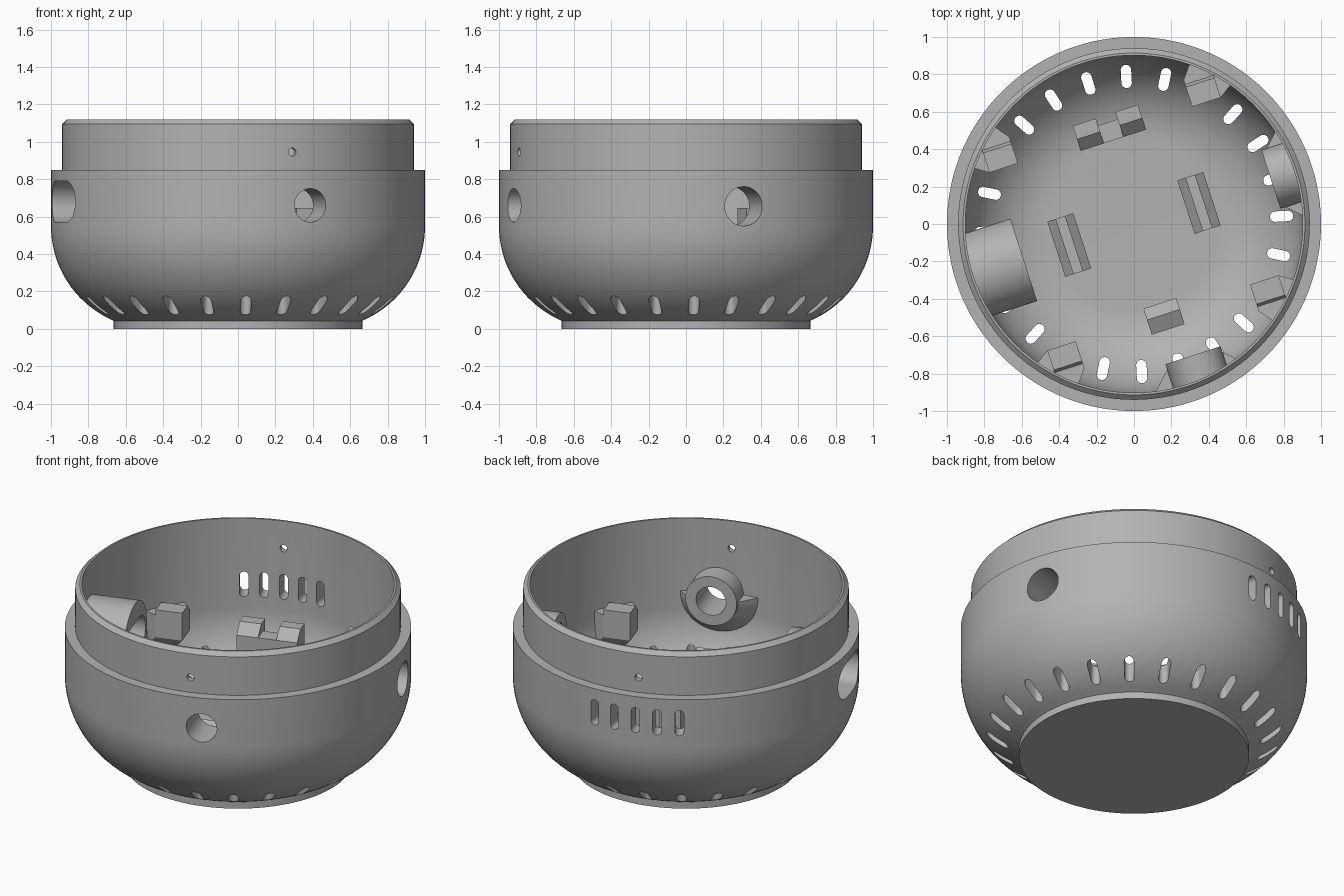
import bpy, bmesh, math
from mathutils import Matrix, Vector

if "Cube" in bpy.data.objects:
    bpy.data.objects.remove(bpy.data.objects["Cube"])

TURN = Matrix.Rotation(math.radians(18), 4, 'Z')   # whole layout is turned 18 degrees
grey = bpy.data.materials.new("grey plastic")
grey.diffuse_color = (0.45, 0.45, 0.45, 1)
grey.use_nodes = True
grey.node_tree.nodes["Principled BSDF"].inputs["Base Color"].default_value = grey.diffuse_color


def make(name, bm):
    bmesh.ops.recalc_face_normals(bm, faces=bm.faces)
    me = bpy.data.meshes.new(name)
    bm.to_mesh(me)
    bm.free()
    me.materials.append(grey)
    ob = bpy.data.objects.new(name, me)
    bpy.context.collection.objects.link(ob)
    return ob


def lathe(name, profile, n=128):
    """Revolve a profile whose ends lie on the axis."""
    bm = bmesh.new()
    rings = []
    for r, z in profile:
        if r == 0:
            rings.append([bm.verts.new((0, 0, z))] * n)
        else:
            rings.append([bm.verts.new((r * math.cos(2 * math.pi * i / n),
                                        r * math.sin(2 * math.pi * i / n), z)) for i in range(n)])
    for a, b in zip(rings, rings[1:]):
        for i in range(n):
            j = (i + 1) % n
            bm.faces.new(list(dict.fromkeys((a[i], a[j], b[j], b[i]))))
    return make(name, bm)


def prism(bm, outline, depth, matrix):
    """Extrude a 2D outline along local z."""
    lo = [bm.verts.new(matrix @ Vector((x, y, 0))) for x, y in outline]
    hi = [bm.verts.new(matrix @ Vector((x, y, depth))) for x, y in outline]
    bm.faces.new(lo[::-1])
    bm.faces.new(hi)
    for i in range(len(lo)):
        j = (i + 1) % len(lo)
        bm.faces.new((lo[i], lo[j], hi[j], hi[i]))


def stadium(half, r, n=32):
    """Rounded slot along x; a circle when half is 0."""
    pts = []
    for i in range(n):
        a = 2 * math.pi * (i + 0.5) / n
        pts.append((r * math.cos(a) + math.copysign(half, math.cos(a)), r * math.sin(a)))
    return pts


def outward(angle, dist, side, z):
    """Frame with local z pointing out along angle, x sideways, y up."""
    return (Matrix.Rotation(math.radians(angle), 4, 'Z') @ Matrix.Translation((dist, side, z))
            @ Matrix(((0, 0, 1, 0), (1, 0, 0, 0), (0, 1, 0, 0), (0, 0, 0, 1))))


def boolean(ob, cutter, op):
    mod = ob.modifiers.new(op, 'BOOLEAN')
    mod.operation, mod.object, mod.solver = op, cutter, 'EXACT'
    deps = bpy.context.evaluated_depsgraph_get()
    me = bpy.data.meshes.new_from_object(ob.evaluated_get(deps))
    ob.modifiers.clear()
    ob.data = me


def arc(r, a0, a1, n=20):
    return [(0.45 + r * math.cos(math.radians(a0 + (a1 - a0) * i / n)),
             0.55 + r * math.sin(math.radians(a0 + (a1 - a0) * i / n))) for i in range(n + 1)]


# Bowl shell with stepped rim and foot
shell = lathe("bowl_shell", [(0, 0), (0.665, 0), (0.665, 0.043)] + arc(0.55, -66.5, 0)
              + [(1, 0.85), (0.94, 0.85), (0.94, 1.095), (0.914, 1.12), (0.902, 1.12)]
              + arc(0.452, 0, -90) + [(0, 0.098)])
envelope = lathe("trim_helper", [(0, 0.07)] + arc(0.47, -90, 0) + [(0.92, 1.05), (0, 1.05)])

# Port holes: angle, side offset, height, slot half length, radius
PORTS = [(-90, 0.083, 0.66, 0, 0.09), (0, 0, 0.655, 0, 0.105), (180, 0, 0.68, 0.09, 0.11)]
bm = bmesh.new()
for ang, side, z, half, r in PORTS:
    prism(bm, stadium(half, r, 48), 0.7, outward(ang, 0.5, side, z))
ports = make("port_helper", bm)

# Vents round the foot, wall vents and pin holes
bm = bmesh.new()
for k in range(24):
    prism(bm, stadium(0.034, 0.028), 0.6,
          Matrix.Rotation(math.radians(15 * k), 4, 'Z') @ Matrix.Translation((0.79, 0, -0.1)))
for k in range(-2, 3):
    prism(bm, [(y, x) for x, y in stadium(0.054, 0.026)], 0.4, outward(90 + 7.4 * k, 0.8, 0, 0.70))
for ang in (-90, 90):
    prism(bm, stadium(0, 0.022), 0.4, outward(ang, 0.8, 0, 0.945))
vents = make("vent_helper", bm)
boolean(shell, ports, 'DIFFERENCE')
boolean(shell, vents, 'DIFFERENCE')

parts = [shell]

# Tubes behind the ports
for name, port, r, start in (("front_tube", 0, 0.155, 0.765), ("right_tube", 1, 0.165, 0.77),
                             ("left_tube", 2, 0.232, 0.62)):
    ang, side, z = PORTS[port][:3]
    bm = bmesh.new()
    prism(bm, stadium(0, r, 64), 0.95 - start, outward(ang, start, side, z))
    tube = make(name, bm)
    if port < 2:
        # Flared half cone supporting the tube
        bm = bmesh.new()
        m = outward(ang, start + 0.025, side, z)
        rows = []
        for depth in (0, 0.2):
            rr = r + depth - 0.005
            rows.append([bm.verts.new(m @ Vector((rr * math.cos(math.pi * i / 32),
                                                  -rr * math.sin(math.pi * i / 32), depth)))
                         for i in range(33)])
        for i in range(32):
            bm.faces.new((rows[0][i], rows[0][i + 1], rows[1][i + 1], rows[1][i]))
        bm.faces.new((rows[0][0], rows[0][-1], rows[1][-1], rows[1][0]))
        bm.faces.new(rows[0])
        bm.faces.new(rows[1])
        cone = make("cone_helper", bm)
        boolean(tube, cone, 'UNION')
        bpy.data.objects.remove(cone)
    boolean(tube, envelope, 'INTERSECT')
    boolean(tube, ports, 'DIFFERENCE')
    parts.append(tube)

# Four corner posts: square block, wings to the wall, tapered underside
for name, sx, sy in (("back_right_post", 1, 1), ("back_left_post", -1, 1),
                     ("front_left_post", -1, -1), ("front_right_post", 1, -1)):
    block = [(0.49, 0.50), (0.65, 0.50), (0.65, 0.65), (0.49, 0.65)]
    wings = [(0.56, 0.74), (0.74, 0.56)]
    pts = [(x, y, z) for x, y in block for z in (0.47, 0.61)]
    pts += [(x, y, z) for x, y in wings for z in (0.36, 0.61)]
    pts += [(0.66, 0.66, 0.25)]
    bm = bmesh.new()
    for x, y, z in pts:
        bm.verts.new((x * sx, y * sy, z))
    bmesh.ops.convex_hull(bm, input=bm.verts)
    post = make(name, bm)
    # Raised cap on the block
    bm = bmesh.new()
    for x, y in block:
        bm.verts.new((x * sx, y * sy, 0.55))
        bm.verts.new((x * sx, (y if y < 0.6 else 0.61) * sy, 0.645))
    bmesh.ops.convex_hull(bm, input=bm.verts)
    cap = make("cap_helper", bm)
    boolean(post, cap, 'UNION')
    bpy.data.objects.remove(cap)
    boolean(post, envelope, 'INTERSECT')
    parts.append(post)


def clip(name, spans, profile, along_x):
    """Upright floor clip: a cross-section extruded over each span."""
    bm = bmesh.new()
    for a, b in spans:
        if along_x:
            m = Matrix(((0, 0, 1, a), (1, 0, 0, 0), (0, 1, 0, 0), (0, 0, 0, 1)))
        else:
            m = Matrix(((1, 0, 0, 0), (0, 0, 1, a), (0, 1, 0, 0), (0, 0, 0, 1)))
        prism(bm, profile, b - a, m)
    parts.append(make(name, bm))


def grooved(c, top):
    """Block section with a groove and bevelled lips."""
    return [(c - 0.073, 0.08), (c + 0.073, 0.08), (c + 0.073, top - 0.05), (c + 0.025, top),
            (c + 0.025, top - 0.1), (c - 0.025, top - 0.1), (c - 0.025, top), (c - 0.073, top - 0.05)]


clip("left_clip", [(-0.155, 0.155)], grooved(-0.364, 0.42), False)
clip("right_clip", [(-0.15, 0.15)], grooved(0.365, 0.42), False)
clip("front_clip", [(-0.092, 0.092)],
     [(-0.592, 0.08), (-0.446, 0.08), (-0.446, 0.42), (-0.51, 0.48), (-0.592, 0.44)], True)
clip("back_clip", [(-0.15, -0.02), (0.09, 0.217)],
     [(0.46, 0.08), (0.60, 0.08), (0.60, 0.63), (0.525, 0.63), (0.46, 0.57)], True)
clip("back_clip_bridge", [(-0.02, 0.09)],
     [(0.46, 0.08), (0.56, 0.08), (0.56, 0.57), (0.46, 0.57)], True)

for helper in (envelope, ports, vents):
    bpy.data.objects.remove(helper)

# Turn the layout and smooth the round surfaces
bpy.ops.object.select_all(action='DESELECT')
for ob in parts:
    ob.data.transform(TURN)
    ob.select_set(True)
bpy.context.view_layer.objects.active = shell
bpy.ops.object.shade_smooth_by_angle(angle=math.radians(25))
